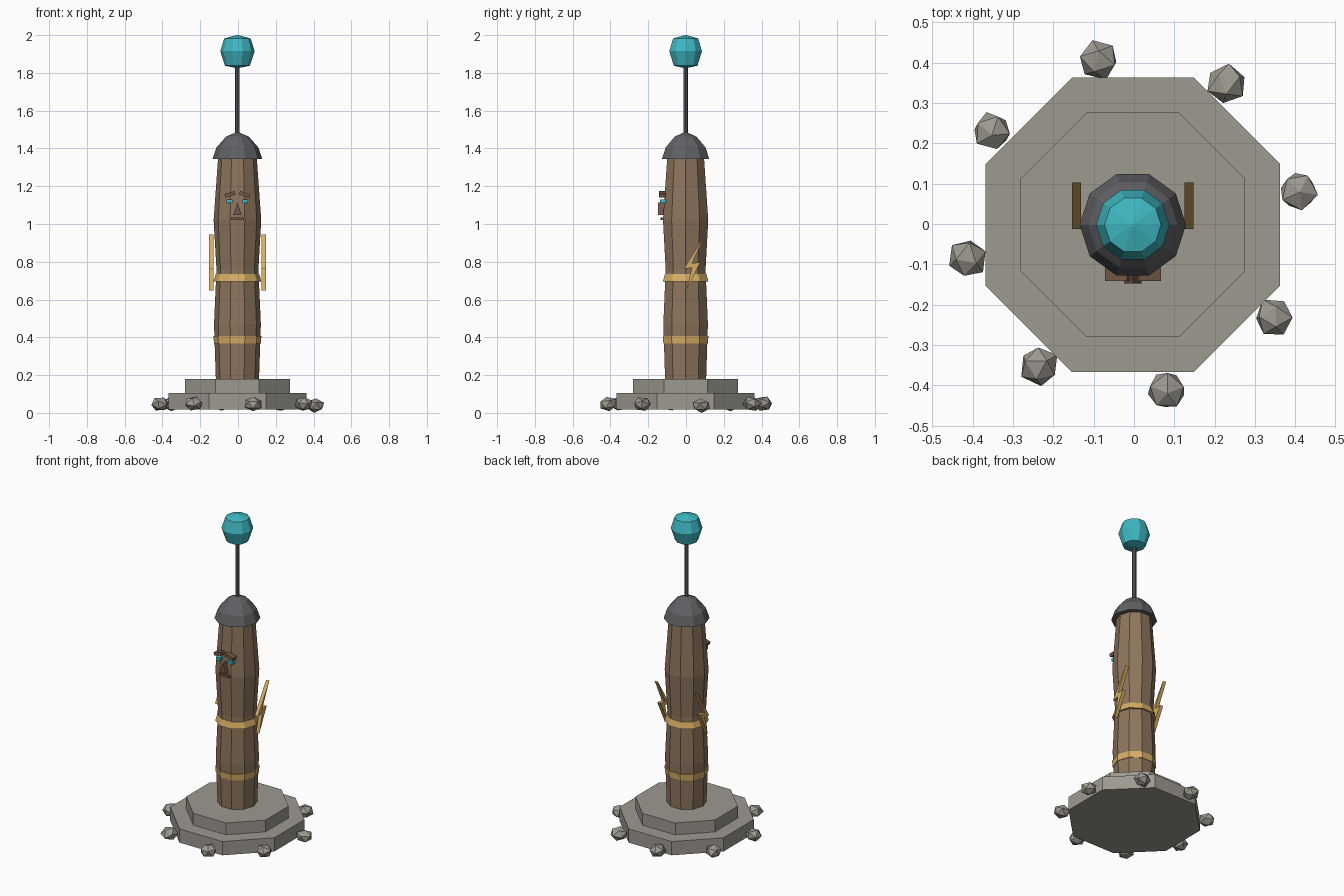
import bpy, bmesh, math, random
from mathutils import Vector, Matrix

if "Cube" in bpy.data.objects:
    bpy.data.objects.remove(bpy.data.objects["Cube"])

random.seed(4)
CX, CY = -0.003, -0.002


def material(name, rgb):
    m = bpy.data.materials.new(name)
    m.diffuse_color = (*rgb, 1)
    m.use_nodes = True
    m.node_tree.nodes["Principled BSDF"].inputs["Base Color"].default_value = m.diffuse_color
    return m


WOOD = material("wood", (0.27, 0.18, 0.11))
DARK_WOOD = material("dark_wood", (0.17, 0.10, 0.06))
GOLD = material("gold", (0.68, 0.42, 0.13))
TEAL = material("teal", (0.05, 0.48, 0.54))
STONE = material("stone", (0.34, 0.32, 0.28))
IRON = material("iron", (0.12, 0.12, 0.13))


def finish(bm, name, mat):
    bmesh.ops.recalc_face_normals(bm, faces=bm.faces[:])
    me = bpy.data.meshes.new(name)
    bm.to_mesh(me)
    bm.free()
    me.materials.append(mat)
    ob = bpy.data.objects.new(name, me)
    bpy.context.collection.objects.link(ob)
    return ob


def lathe(name, profile, sides, mat, phase=0.0, closed=False):
    """Turn (radius, z) pairs around the central axis."""
    bm = bmesh.new()
    rings = []
    for r, z in profile:
        rings.append([bm.verts.new((CX + r * math.cos(phase + math.tau * i / sides),
                                    CY + r * math.sin(phase + math.tau * i / sides), z))
                      for i in range(sides)])
    pairs = list(zip(rings, rings[1:]))
    if closed:
        pairs.append((rings[-1], rings[0]))
    for a, b in pairs:
        for i in range(sides):
            j = (i + 1) % sides
            bm.faces.new((a[i], a[j], b[j], b[i]))
    if not closed:
        bm.faces.new(rings[0])
        bm.faces.new(rings[-1])
    return finish(bm, name, mat)


def prism(name, points, depth, mat):
    """Extrude a polygon of 3D points along the depth vector."""
    bm = bmesh.new()
    face = bm.faces.new([bm.verts.new(p) for p in points])
    new = bmesh.ops.extrude_face_region(bm, geom=[face], use_keep_orig=True)
    bmesh.ops.translate(bm, vec=Vector(depth),
                        verts=[v for v in new["geom"] if isinstance(v, bmesh.types.BMVert)])
    return finish(bm, name, mat)


def box(name, centre, size, mat, tilt=0.0):
    bm = bmesh.new()
    m = (Matrix.Translation(centre) @ Matrix.Rotation(tilt, 4, 'Y')
         @ Matrix.Diagonal((*size, 1)))
    bmesh.ops.create_cube(bm, size=1, matrix=m)
    return finish(bm, name, mat)


# Stepped octagonal plinth
k = math.cos(math.pi / 8)
for name, apothem, z0, z1 in (("lower_step", 0.365, 0.018, 0.105),
                              ("upper_step", 0.278, 0.10, 0.18)):
    lathe(name, [(apothem / k, z0), (apothem / k, z1)], 8, STONE, math.pi / 8)

# Carved post
lathe("post", [(0.114, 0.17), (0.124, 0.47), (0.111, 0.76), (0.126, 1.02), (0.101, 1.37)],
      10, WOOD)

# Gold bands
lathe("lower_band", [(0.11, 0.368), (0.124, 0.368), (0.127, 0.408), (0.11, 0.408)],
      10, GOLD, closed=True)
lathe("upper_band", [(0.10, 0.695), (0.127, 0.695), (0.115, 0.735), (0.10, 0.735)],
      10, GOLD, closed=True)

# Cap, rod and orb
lathe("cap", [(0.132, 1.343), (0.111, 1.405), (0.060, 1.463), (0.004, 1.487)], 10, IRON)
lathe("rod", [(0.012, 1.46), (0.012, 1.85)], 8, IRON)
lathe("orb", [(0.004, 1.825), (0.066, 1.838), (0.091, 1.915), (0.070, 1.982), (0.004, 2.0)],
      10, TEAL)

# Face: brows, eyes, nose, mouth
for side, s in (("left", -1), ("right", 1)):
    box(side + "_brow", (CX + s * 0.039, -0.125, 1.157), (0.058, 0.034, 0.019),
        DARK_WOOD, s * 0.28)
    box(side + "_eye", (CX + s * 0.042, -0.122, 1.121), (0.03, 0.03, 0.02), TEAL)
prism("nose", [(CX - 0.022, -0.147, 1.047), (CX + 0.022, -0.147, 1.047),
               (CX, -0.147, 1.113)], (0, 0.04, 0), DARK_WOOD)
box("mouth", (CX, -0.123, 1.027), (0.07, 0.024, 0.014), DARK_WOOD)

# Lightning bolts on both sides
bolt = [(0.103, 0.945), (-0.012, 0.763), (0.031, 0.768), (0.002, 0.648),
        (0.076, 0.797), (0.031, 0.792)]
for side, s in (("left", -1), ("right", 1)):
    prism(side + "_bolt", [(CX + s * 0.128, y, z) for y, z in bolt], (s * 0.023, 0, 0), GOLD)

# Ring of loose stones
for i in range(8):
    a = math.radians(11.5 + 45 * i)
    bm = bmesh.new()
    bmesh.ops.create_icosphere(bm, subdivisions=1, radius=0.050)
    for v in bm.verts:
        v.co *= random.uniform(0.93, 1.07)
    bmesh.ops.transform(
        bm, verts=bm.verts[:],
        matrix=Matrix.Translation((CX + 0.419 * math.cos(a), CY + 0.419 * math.sin(a), 0.048))
        @ Matrix.Diagonal((1, 1, 0.8, 1))
        @ Matrix.Rotation(random.uniform(0, 6.28), 4, 'Z')
        @ Matrix.Rotation(random.uniform(0, 1.0), 4, 'X'))
    low = min(v.co.z for v in bm.verts)
    bmesh.ops.translate(bm, verts=bm.verts[:], vec=(0, 0, max(0, -low) if i else -low))
    finish(bm, f"stone_{i + 1}", STONE)
